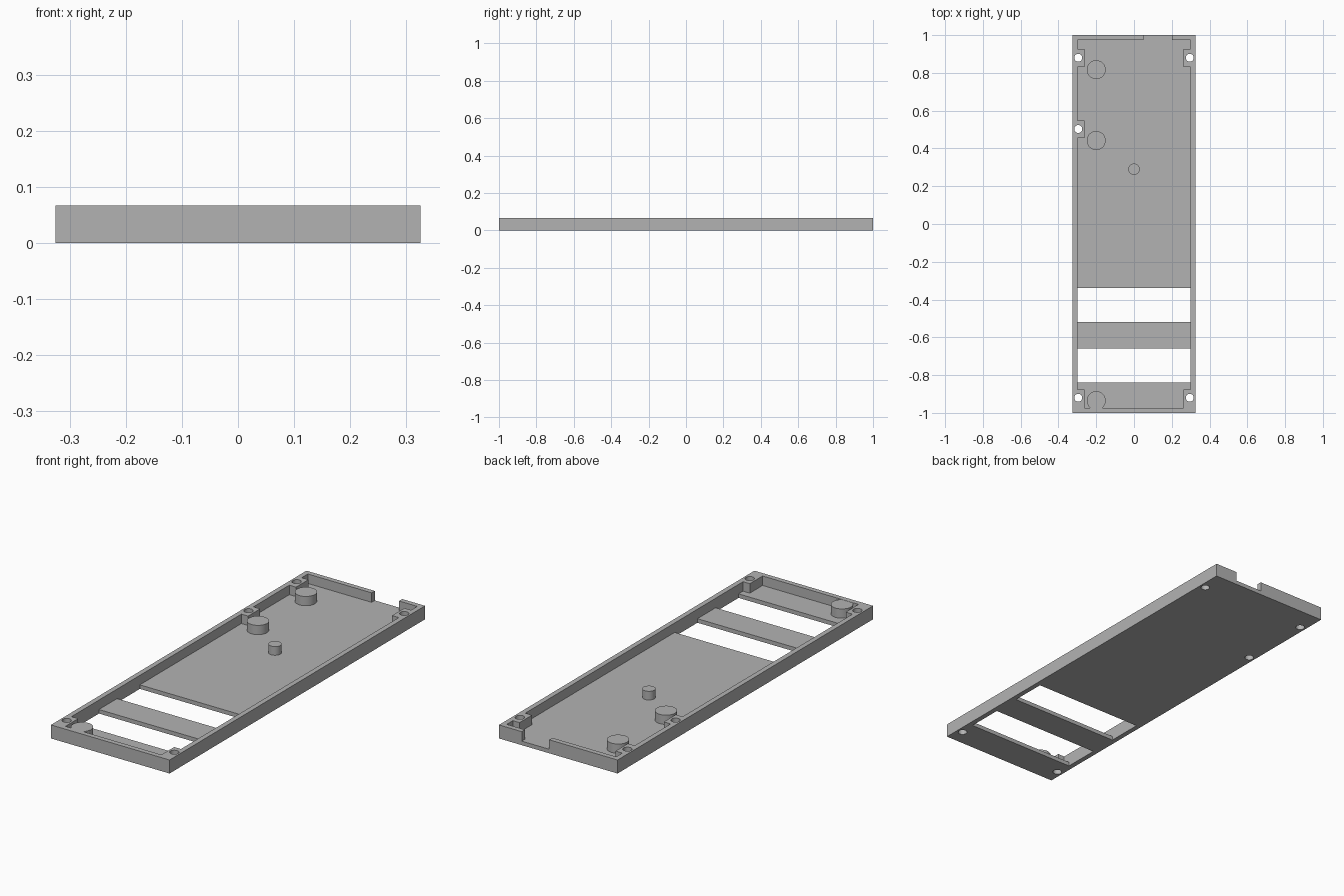
import bpy

cube = bpy.data.objects.get("Cube")
if cube:
    bpy.data.objects.remove(cube, do_unlink=True)

grey = bpy.data.materials.new("plain grey")
grey.use_nodes = True
colour = (0.45, 0.45, 0.45, 1)
grey.diffuse_color = colour
grey.node_tree.nodes["Principled BSDF"].inputs["Base Color"].default_value = colour

HALF_X, HALF_Y, HEIGHT = 0.325, 1.0, 0.067
FLOOR, WALL = 0.02, 0.025
IN_X, IN_Y = HALF_X - WALL, HALF_Y - WALL


def box(name, x0, x1, y0, y1, z0, z1):
    bpy.ops.mesh.primitive_cube_add(size=1, location=((x0 + x1) / 2, (y0 + y1) / 2, (z0 + z1) / 2))
    ob = bpy.context.object
    ob.name = name
    ob.scale = (x1 - x0, y1 - y0, z1 - z0)
    bpy.ops.object.transform_apply(location=True, rotation=False, scale=True)
    ob.data.materials.append(grey)
    return ob


def cylinder(name, x, y, radius, z0, z1):
    bpy.ops.mesh.primitive_cylinder_add(vertices=48, radius=radius, depth=z1 - z0,
                                        location=(x, y, (z0 + z1) / 2))
    ob = bpy.context.object
    ob.name = name
    ob.data.materials.append(grey)
    bpy.ops.object.shade_smooth_by_angle()
    return ob


def cut(target, cutter):
    mod = target.modifiers.new("cut", 'BOOLEAN')
    mod.operation = 'DIFFERENCE'
    mod.solver = 'EXACT'
    mod.object = cutter
    bpy.context.view_layer.objects.active = target
    bpy.ops.object.modifier_apply(modifier=mod.name)
    bpy.data.objects.remove(cutter, do_unlink=True)


# Shallow tray with an open top
tray = box("tray", -HALF_X, HALF_X, -HALF_Y, HALF_Y, 0, HEIGHT)
cut(tray, box("cavity", -IN_X, IN_X, -IN_Y, IN_Y, FLOOR, 0.2))

# Notch in the back wall and two wide slots through the floor
cut(tray, box("notch", 0.05, 0.2, 0.9, 1.1, FLOOR, 0.2))
for y0, y1 in ((-0.84, -0.66), (-0.518, -0.34)):
    cut(tray, box("slot", -IN_X, IN_X, y0, y1, -0.1, 0.1))

# Screw blocks on the side walls: side, back-to-front extent, hole centre
blocks = [
    (-1, 0.83, 0.927, 0.88),
    (1, 0.83, 0.927, 0.88),
    (-1, 0.455, 0.549, 0.503),
    (-1, -IN_Y, -0.875, -0.92),
    (1, -IN_Y, -0.875, -0.92),
]
for side, y0, y1, hole_y in blocks:
    xs = sorted((side * 0.263, side * IN_X))
    block = box("screw_block", *xs, y0, y1, FLOOR, HEIGHT)
    for part in (tray, block):
        cut(part, cylinder("hole", side * 0.295, hole_y, 0.021, -0.1, 0.2))

# Round support pegs
for y in (0.817, 0.442, -0.935):
    cylinder("support_peg", -0.2, y, 0.05, FLOOR / 2, HEIGHT - 0.001)
cylinder("small_peg", 0, 0.29, 0.03, FLOOR / 2, HEIGHT - 0.004)
